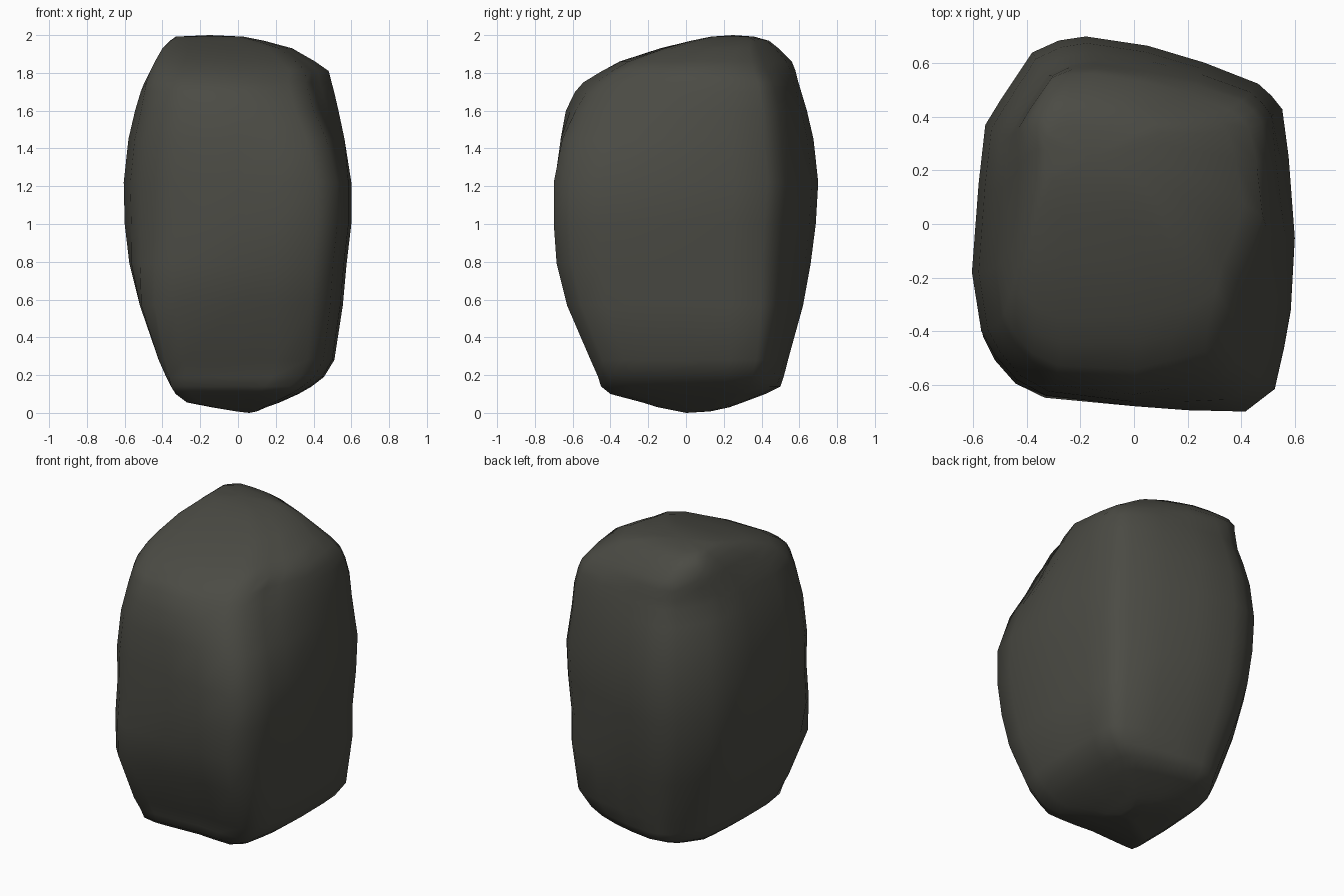
import bpy, bmesh

# Plan outline of the boulder at its widest level (counter-clockwise)
OUTLINE = [(.415, -.70), (.525, -.615), (.56, -.46), (.585, -.32), (.60, -.05),
           (.575, .25), (.55, .425), (.51, .475), (.46, .52), (.26, .60), (.05, .665),
           (-.18, .70), (-.28, .685), (-.38, .64), (-.50, .46), (-.555, .37),
           (-.58, .15), (-.605, -.18), (-.57, -.40), (-.52, -.49), (-.44, -.58),
           (-.33, -.64), (0, -.68), (.20, -.695)]

# Levels: height, x min, x max, y min, y max
LEVELS = [(.008, -.01, .10, -.04, .13), (.03, -.14, .15, -.15, .23), (.055, -.27, .22, -.23, .30),
          (.10, -.33, .32, -.40, .42), (.14, -.355, .39, -.45, .50),
          (.19, -.38, .455, -.465, .517), (.28, -.42, .51, -.505, .54),
          (.57, -.52, .555, -.63, .62), (.79, -.575, .575, -.685, .66),
          (1.0, -.60, .60, -.70, .687), (1.22, -.605, .60, -.70, .70),
          (1.45, -.58, .567, -.683, .675), (1.60, -.545, .54, -.655, .64),
          (1.70, -.515, .518, -.605, .61), (1.75, -.495, .505, -.56, .595),
          (1.81, -.465, .488, -.46, .58), (1.86, -.44, .415, -.36, .56),
          (1.93, -.40, .29, -.14, .49), (1.97, -.36, .14, .02, .44),
          (1.992, -.33, .03, .13, .36)]

# How far each vertical corner is pushed out (+) or worn off (-): (height, amount)
CORNERS = {(-1, -1): [(0, 0), (.06, .08), (.14, .15), (.3, .14), (.57, .10), (.85, .02),
                      (1.0, 0), (1.65, 0), (1.81, .05), (1.9, .06), (2, 0)],
           (1, 1): [(0, 0), (.14, .03), (.28, .06), (.57, .04), (.9, 0), (1.5, .01),
                    (1.65, .04), (1.75, .02), (1.81, -.03), (1.88, -.06), (1.95, -.04), (2, 0)],
           (1, -1): [(0, 0), (1.3, 0), (1.45, -.04), (1.6, -.10), (1.75, -.12), (1.86, -.08), (2, 0)],
           (-1, 1): [(0, 0), (1.7, 0), (1.86, .04), (1.95, .06), (2, .02)]}


def lookup(keys, z):
    for (za, a), (zb, b) in zip(keys, keys[1:]):
        if z <= zb:
            return a + (b - a) * (z - za) / (zb - za)
    return keys[-1][1]


def loft_rock(name):
    bm = bmesh.new()
    rings = []
    for z, x0, x1, y0, y1 in LEVELS:
        ring = []
        for px, py in OUTLINE:
            u, v = (px + .605) / 1.205, (py + .70) / 1.40
            x, y = x0 + u * (x1 - x0), y0 + v * (y1 - y0)
            su, sv = (1 if u > .5 else -1), (1 if v > .5 else -1)
            weight = min(1, 1.6 * abs((2 * u - 1) * (2 * v - 1)))
            k = lookup(CORNERS[su, sv], z) * weight * .707
            x = min(x1, max(x0, x + su * k))
            y = min(y1, max(y0, y + sv * k))
            ring.append(bm.verts.new((x, y, z)))
        rings.append(ring)
    n = len(OUTLINE)
    # side bands
    for a, b in zip(rings, rings[1:]):
        for i in range(n):
            j = (i + 1) % n
            bm.faces.new((a[i], a[j], b[j], b[i]))
    # rounded tip at the bottom and crown at the top
    tip = bm.verts.new((.06, 0, 0))
    crown = bm.verts.new((-.15, .25, 2.0))
    for i in range(n):
        j = (i + 1) % n
        bm.faces.new((tip, rings[0][j], rings[0][i]))
        bm.faces.new((crown, rings[-1][i], rings[-1][j]))
    bmesh.ops.recalc_face_normals(bm, faces=bm.faces)
    for f in bm.faces:
        f.smooth = True
    mesh = bpy.data.meshes.new(name)
    bm.to_mesh(mesh)
    bm.free()
    ob = bpy.data.objects.new(name, mesh)
    bpy.context.collection.objects.link(ob)
    return ob


rock = loft_rock("boulder")
mat = bpy.data.materials.new("dark grey stone")
mat.diffuse_color = (.07, .07, .058, 1)
rock.data.materials.append(mat)
